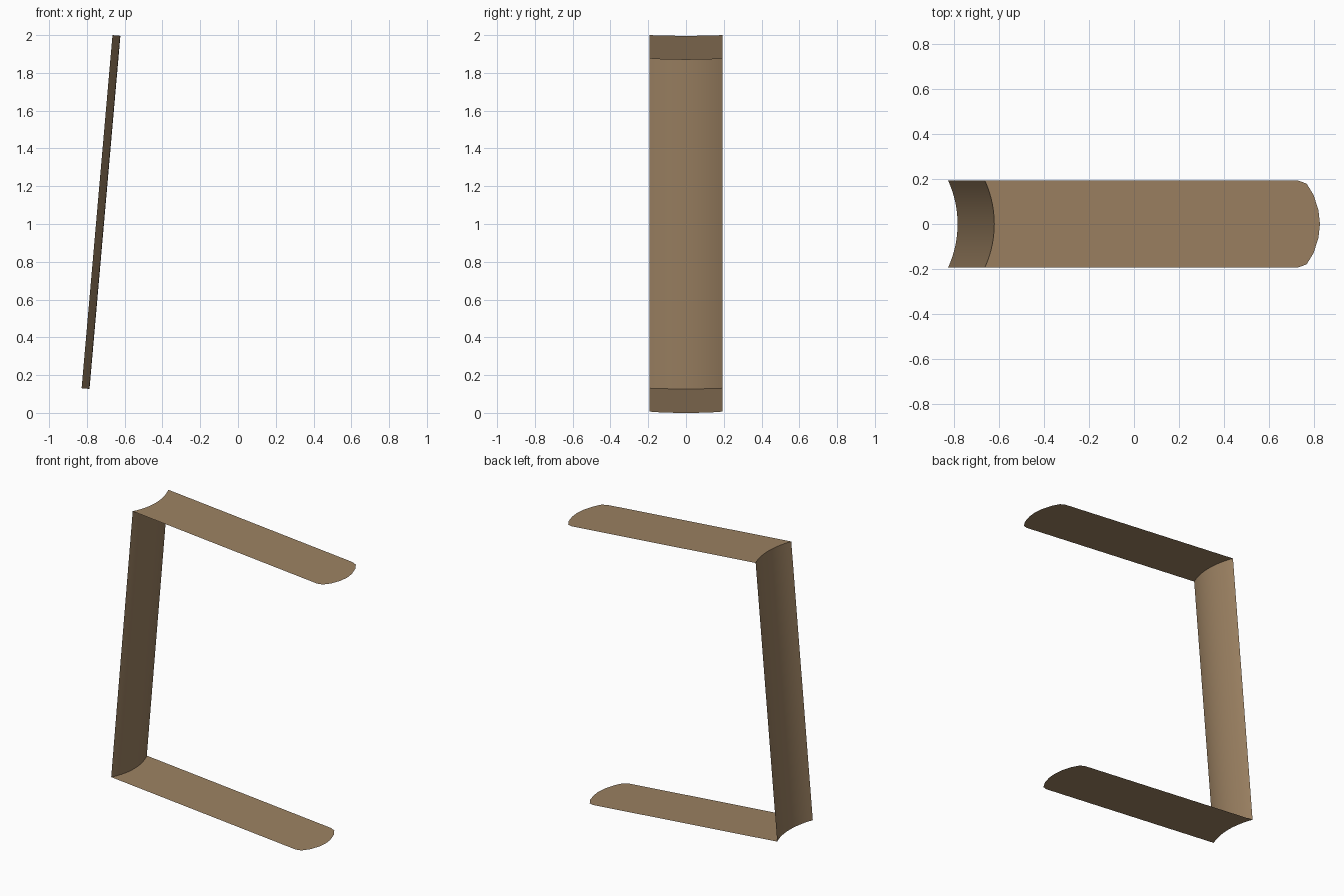
import bpy
import math
from mathutils import Matrix

if "Cube" in bpy.data.objects:
    bpy.data.objects.remove(bpy.data.objects["Cube"])

HALF = 0.193          # half width of the strips
SAG = 0.042           # bulge of the curved upright
REACH = 1.499         # edge of upright to tip of a shelf
HEIGHT = 1.8765       # length of the upright
TILT = math.radians(5)

wood = bpy.data.materials.new("tan_brown")
wood.diffuse_color = (0.33, 0.22, 0.122, 1)
wood.use_nodes = True
wood.node_tree.nodes["Principled BSDF"].inputs["Base Color"].default_value = wood.diffuse_color

# whole frame leans 5 degrees towards +x
frame = Matrix.Translation((-0.828, 0, 0.1306)) @ Matrix.Rotation(TILT, 4, 'Y')

# shallow arc shared by the upright and the inner ends of the shelves
R = (HALF ** 2 + SAG ** 2) / (2 * SAG)
A = math.asin(HALF / R)
N = 14
arc = []
for i in range(N + 1):
    a = -A + 2 * A * i / N
    arc.append((SAG - R + R * math.cos(a), R * math.sin(a)))


def make(name, verts, faces):
    me = bpy.data.meshes.new(name)
    me.from_pydata([frame @ Matrix.Translation(v).to_translation() for v in verts], [], faces)
    me.materials.append(wood)
    me.update()
    ob = bpy.data.objects.new(name, me)
    bpy.context.collection.objects.link(ob)
    return ob


# curved upright, bulging towards +x
verts = [(x, y, z) for z in (0, HEIGHT) for x, y in arc]
faces = [(i, i + 1, N + 2 + i, N + 1 + i) for i in range(N)]
upright = make("curved_upright", verts, faces)
for p in upright.data.polygons:
    p.use_smooth = True

# flat shelves with a rounded outer end
half_tip = [(0.096, HALF), (0.060, 0.180), (0.029, 0.130), (0.007, 0.062)]
tip = [(d, -y) for d, y in half_tip] + [(0, 0)] + [(d, y) for d, y in reversed(half_tip)]
outline = [(REACH - d, y) for d, y in tip] + arc[::-1]
for name, z in (("lower_shelf", 0), ("upper_shelf", HEIGHT)):
    make(name, [(x, y, z) for x, y in outline], [tuple(range(len(outline)))])
